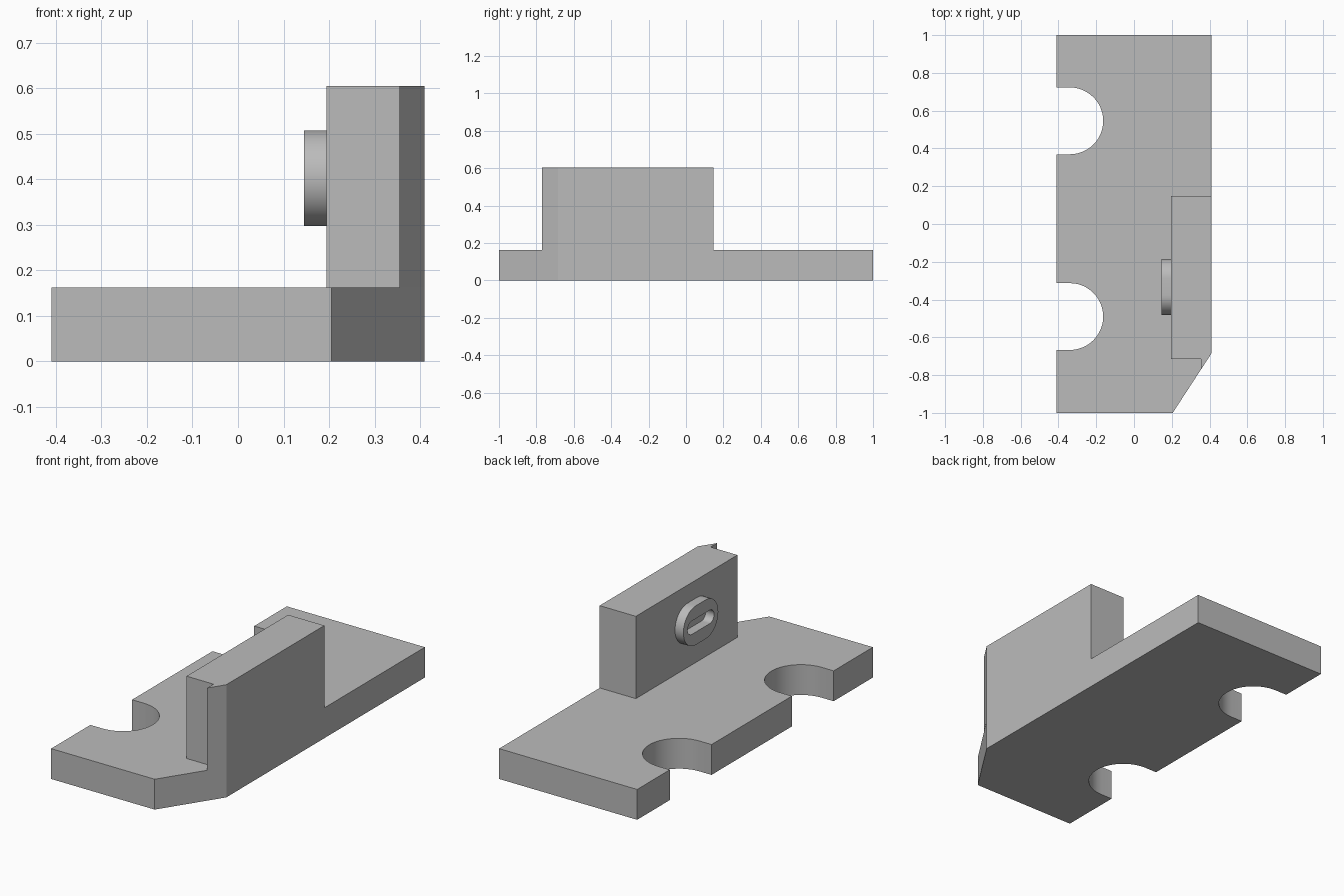
import bpy, bmesh, math
from mathutils import Vector

cube = bpy.data.objects.get("Cube")
if cube:
    bpy.data.objects.remove(cube, do_unlink=True)

grey = bpy.data.materials.new("plain_grey")
grey.use_nodes = True
grey.diffuse_color = (0.5, 0.5, 0.5, 1)
grey.node_tree.nodes["Principled BSDF"].inputs["Base Color"].default_value = (0.5, 0.5, 0.5, 1)

HALF_W, BASE_TOP, WALL_TOP = 0.41, 0.163, 0.605
CHAMFER_X, CHAMFER_Y = 0.205, -0.685   # where the corner cut meets the front and the side


def finish(name, bm):
    """Turn a bmesh into a shaded object with the grey material."""
    bmesh.ops.recalc_face_normals(bm, faces=bm.faces)
    mesh = bpy.data.meshes.new(name)
    bm.to_mesh(mesh)
    bm.free()
    mesh.materials.append(grey)
    obj = bpy.data.objects.new(name, mesh)
    bpy.context.collection.objects.link(obj)
    bpy.ops.object.select_all(action='DESELECT')
    obj.select_set(True)
    bpy.context.view_layer.objects.active = obj
    bpy.ops.object.shade_smooth_by_angle(angle=math.radians(30))
    return obj


def prism(name, outline, z0, z1):
    """Extrude an xy outline from z0 to z1."""
    bm = bmesh.new()
    face = bm.faces.new([bm.verts.new((x, y, z0)) for x, y in outline])
    top = bmesh.ops.extrude_face_region(bm, geom=[face], use_keep_orig=True)["geom"]
    bmesh.ops.translate(bm, vec=(0, 0, z1 - z0),
                        verts=[v for v in top if isinstance(v, bmesh.types.BMVert)])
    return finish(name, bm)


def notch(cy, r=0.177, tip=-0.163, steps=24):
    """U-shaped cut into the -x edge, walked from low y to high y."""
    arc = [(tip - r + r * math.cos(a), cy + r * math.sin(a))
           for a in (math.pi * (i / steps - 0.5) for i in range(steps + 1))]
    return [(-HALF_W, cy - r)] + arc + [(-HALF_W, cy + r)]


# Base plate with two notches and a cut corner
prism("base_plate",
      [(-HALF_W, -1)] + notch(-0.49) + notch(0.546)
      + [(-HALF_W, 1), (HALF_W, 1), (HALF_W, CHAMFER_Y), (CHAMFER_X, -1)],
      0, BASE_TOP)

# Upright wall, with a small lip following the cut corner
prism("upright_wall",
      [(0.195, -0.715), (0.195, 0.147), (HALF_W, 0.147), (HALF_W, CHAMFER_Y),
       (0.355, -0.77), (0.355, -0.715)],
      BASE_TOP, WALL_TOP)


def stadium(half_len, r, steps=20):
    """Rounded slot outline in the yz plane."""
    pts = []
    for side in (1, -1):
        for i in range(steps + 1):
            a = math.pi * (i / steps - 0.5)
            pts.append((side * (half_len - r + r * math.cos(a)), side * r * math.sin(a)))
    return pts


# Slotted boss on the inner side of the wall
bm = bmesh.new()
centre = Vector((0, -0.333, 0.403))
loops = []
for shape, x in ((stadium(0.148, 0.105), 0.195), (stadium(0.148, 0.105), 0.145),
                 (stadium(0.112, 0.036), 0.145), (stadium(0.112, 0.036), 0.195)):
    loops.append([bm.verts.new(centre + Vector((x, y, z))) for y, z in shape])
for a, b in zip(loops, loops[1:]):
    n = len(a)
    for i in range(n):
        j = (i + 1) % n
        bm.faces.new((a[i], a[j], b[j], b[i]))
boss = finish("slotted_boss", bm)
